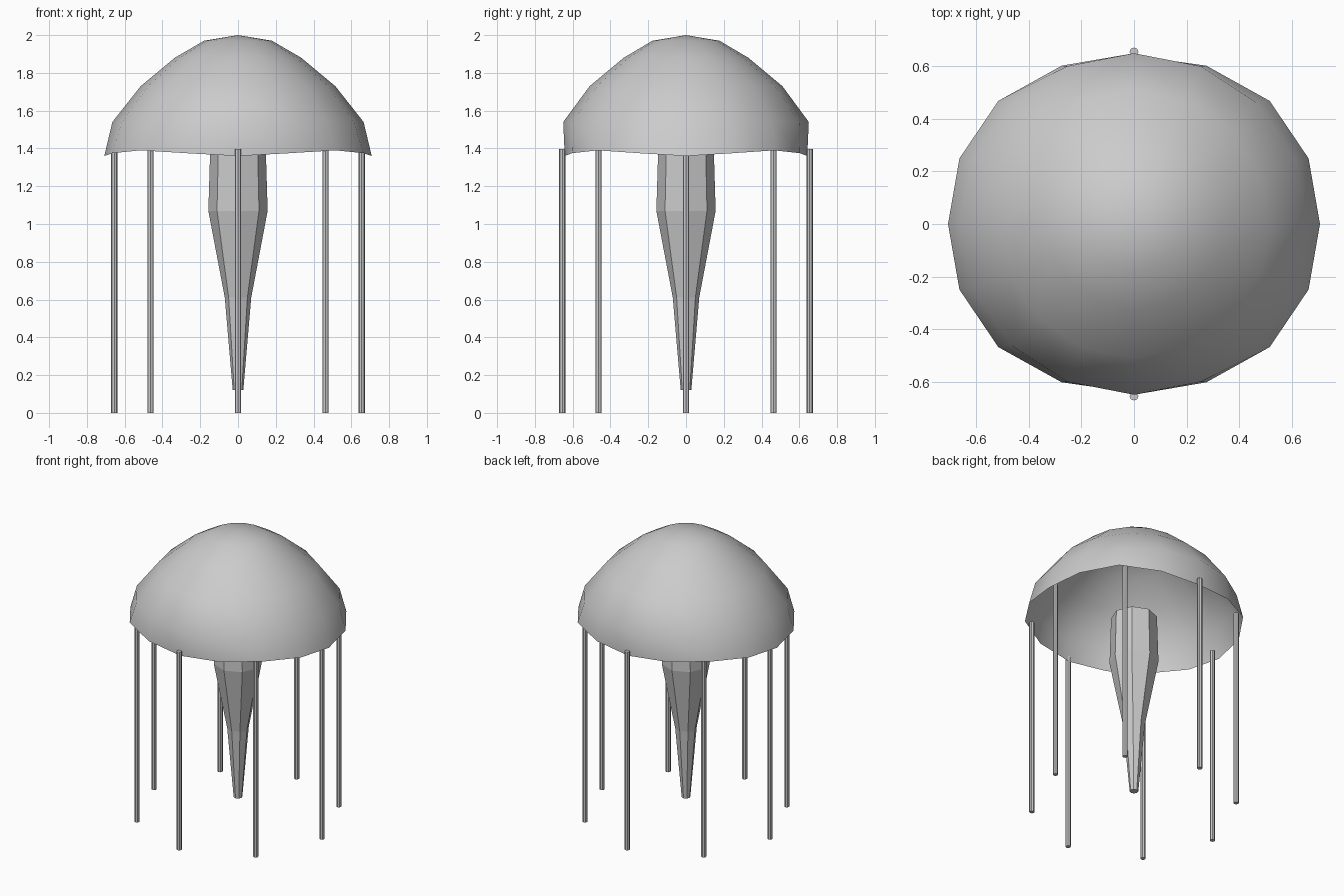
import bpy, bmesh
from math import cos, sin, pi

if "Cube" in bpy.data.objects:
    bpy.data.objects.remove(bpy.data.objects["Cube"])


def make_object(name, bm, smooth=False):
    bmesh.ops.recalc_face_normals(bm, faces=bm.faces[:])
    for f in bm.faces:
        f.smooth = smooth
    mesh = bpy.data.meshes.new(name)
    bm.to_mesh(mesh)
    bm.free()
    obj = bpy.data.objects.new(name, mesh)
    bpy.context.collection.objects.link(obj)
    return obj


def bridge(bm, a, b):
    n = len(a)
    for i in range(n):
        bm.faces.new((a[i], a[(i + 1) % n], b[(i + 1) % n], b[i]))


def lathe_capped(name, profile, sides, x=0, y=0):
    bm = bmesh.new()
    rings = [[bm.verts.new((x + r * cos(2 * pi * i / sides), y + r * sin(2 * pi * i / sides), z))
              for i in range(sides)] for r, z in profile]
    for a, b in zip(rings, rings[1:]):
        bridge(bm, a, b)
    bm.faces.new(rings[0])
    bm.faces.new(rings[-1])
    return make_object(name, bm)


# Bell: open thin dome with a rippled, flared rim
SIDES = 16
bm = bmesh.new()
apex = bm.verts.new((0, 0, 2.0))
rings = []
for rx, ry, z in [(.18, .178, 1.97), (.335, .33, 1.88), (.515, .51, 1.73), (.665, .65, 1.54)]:
    rings.append([bm.verts.new((rx * cos(2 * pi * i / SIDES), ry * sin(2 * pi * i / SIDES), z))
                  for i in range(SIDES)])
rim = []
for i in range(SIDES):
    t = 2 * pi * i / SIDES
    wave = cos(4 * t)
    swell = 1.016 - .016 * wave
    rim.append(bm.verts.new((.708 * swell * cos(t), .642 * swell * sin(t), 1.375 - .015 * wave)))
rings.append(rim)
for i in range(SIDES):
    bm.faces.new((apex, rings[0][i], rings[0][(i + 1) % SIDES]))
for a, b in zip(rings, rings[1:]):
    bridge(bm, a, b)
make_object("bell", bm, smooth=True)

# Central stalk: tapered octagon
lathe_capped("central_stalk", [(.028, .12), (.07, .61), (.157, 1.07), (.147, 1.40)], 8)

# Tentacles: eight thin rods around the rim
for k in range(8):
    t = k * pi / 4
    lathe_capped(f"tentacle_{k + 1}", [(.017, 0), (.017, 1.397)], 8, .655 * cos(t), .655 * sin(t))
